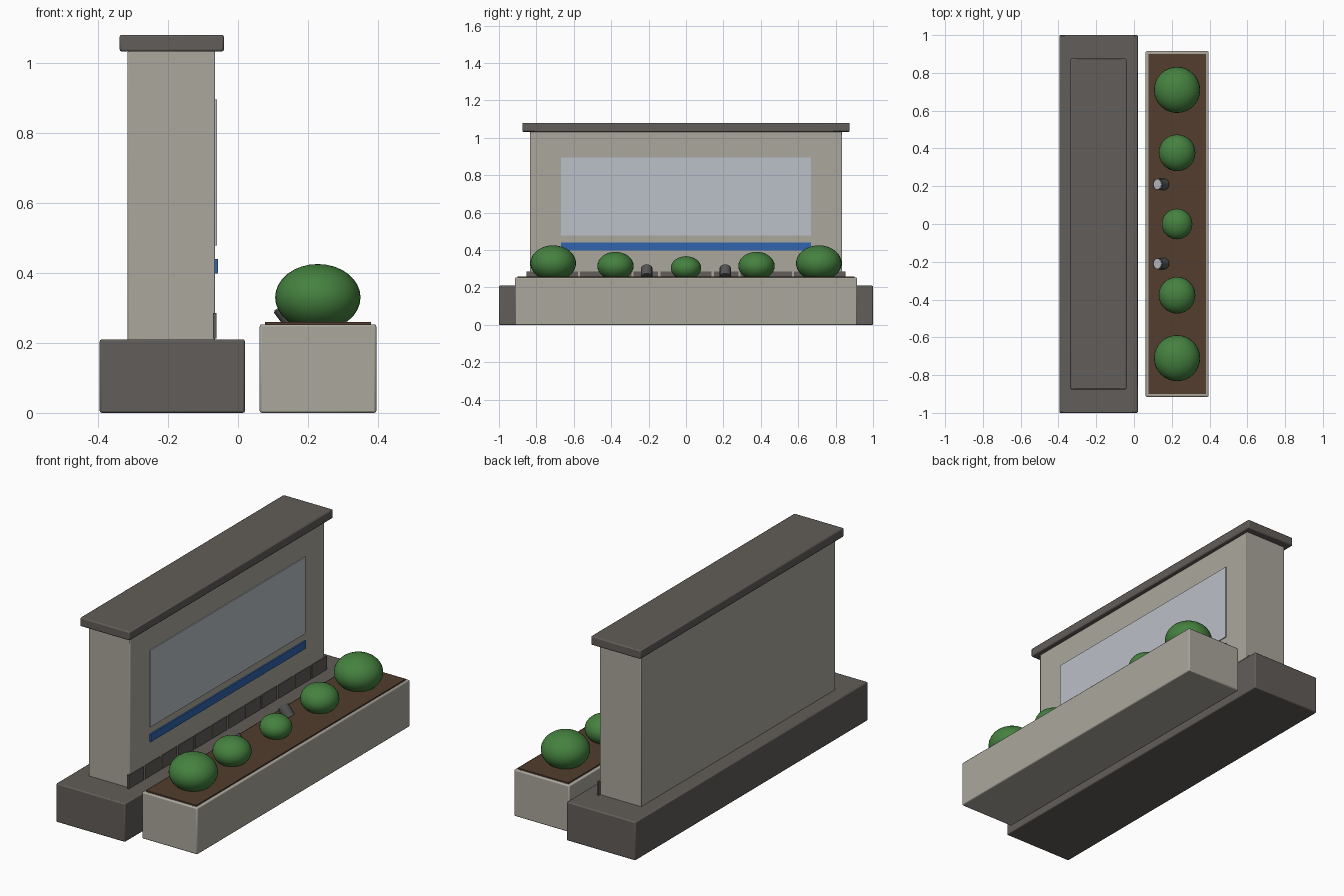
import bpy
import math
from mathutils import Vector

cube = bpy.data.objects.get("Cube")
if cube:
    bpy.data.objects.remove(cube, do_unlink=True)


def material(name, rgb):
    mat = bpy.data.materials.new(name)
    mat.use_nodes = True
    mat.diffuse_color = (*rgb, 1)
    mat.node_tree.nodes["Principled BSDF"].inputs["Base Color"].default_value = (*rgb, 1)
    return mat


STONE = material("pale stone", (0.41, 0.39, 0.34))
DARK = material("dark stone", (0.12, 0.11, 0.10))
SOIL = material("brown soil", (0.085, 0.047, 0.027))
LEAF = material("leaf green", (0.06, 0.22, 0.05))
SILVER = material("silver panel", (0.50, 0.53, 0.58))
BLUE = material("blue stripe", (0.03, 0.13, 0.42))
METAL = material("lamp metal", (0.09, 0.09, 0.09))


def finish(name, mat):
    obj = bpy.context.object
    obj.name = name
    obj.data.materials.append(mat)
    return obj


def box(name, mat, x, y, z, bevel=0.0):
    """Box between the (low, high) limits on each axis."""
    spans = (x, y, z)
    bpy.ops.mesh.primitive_cube_add(size=1, location=[sum(s) / 2 for s in spans])
    obj = finish(name, mat)
    obj.scale = [s[1] - s[0] for s in spans]
    bpy.ops.object.transform_apply(location=False, rotation=False, scale=True)
    if bevel:
        mod = obj.modifiers.new("edge bevel", "BEVEL")
        mod.width = bevel
        mod.segments = 2
        bpy.ops.object.shade_smooth_by_angle(angle=math.radians(30))
    return obj


def cylinder(name, mat, centre, axis, radius, depth):
    bpy.ops.mesh.primitive_cylinder_add(vertices=16, radius=radius, depth=depth, location=centre)
    obj = finish(name, mat)
    obj.rotation_euler = axis.to_track_quat("Z", "Y").to_euler()
    bpy.ops.object.shade_smooth_by_angle(angle=math.radians(30))


# Plinth, wall and coping
box("plinth", DARK, (-0.395, 0.02), (-1, 1), (0, 0.21), 0.006)
box("wall", STONE, (-0.315, -0.065), (-0.835, 0.835), (0.2, 1.035), 0.004)
box("coping", DARK, (-0.338, -0.04), (-0.875, 0.875), (1.032, 1.08), 0.006)

# Display panel and stripe on the wall face
box("display_panel", SILVER, (-0.07, -0.06), (-0.667, 0.667), (0.478, 0.895))
box("stripe", BLUE, (-0.07, -0.057), (-0.667, 0.667), (0.398, 0.44))

# Row of tiles along the foot of the wall
TILES, PITCH, TILE = 12, 0.143, 0.13
for i in range(TILES):
    y = (i - (TILES - 1) / 2) * PITCH
    box(f"base_tile_{i + 1}", DARK, (-0.071, -0.061), (y - TILE / 2, y + TILE / 2), (0.212, 0.285))

# Planter with soil
box("planter", STONE, (0.062, 0.395), (-0.915, 0.915), (0, 0.253), 0.006)
box("soil", SOIL, (0.077, 0.38), (-0.9, 0.9), (0.24, 0.26))

# Shrubs, shrinking towards the middle
for i, (y, radius, z) in enumerate([(-0.71, 0.122, 0.33), (-0.377, 0.097, 0.315), (0, 0.081, 0.304),
                                    (0.377, 0.097, 0.315), (0.71, 0.122, 0.33)]):
    bpy.ops.mesh.primitive_uv_sphere_add(segments=32, ring_count=16, radius=radius, location=(0.228, y, z))
    shrub = finish(f"shrub_{i + 1}", LEAF)
    shrub.scale.z = 0.78
    bpy.ops.object.shade_smooth()

# Spotlights aimed up at the wall
AIM = Vector((-0.6, 0, 0.8))
for side, y in (("right", -0.21), ("left", 0.21)):
    face = Vector((0.126, y, 0.305))
    cylinder(f"spotlight_body_{side}", METAL, face - AIM * 0.03, AIM, 0.03, 0.06)
    cylinder(f"spotlight_lens_{side}", SILVER, face, AIM, 0.026, 0.006)
